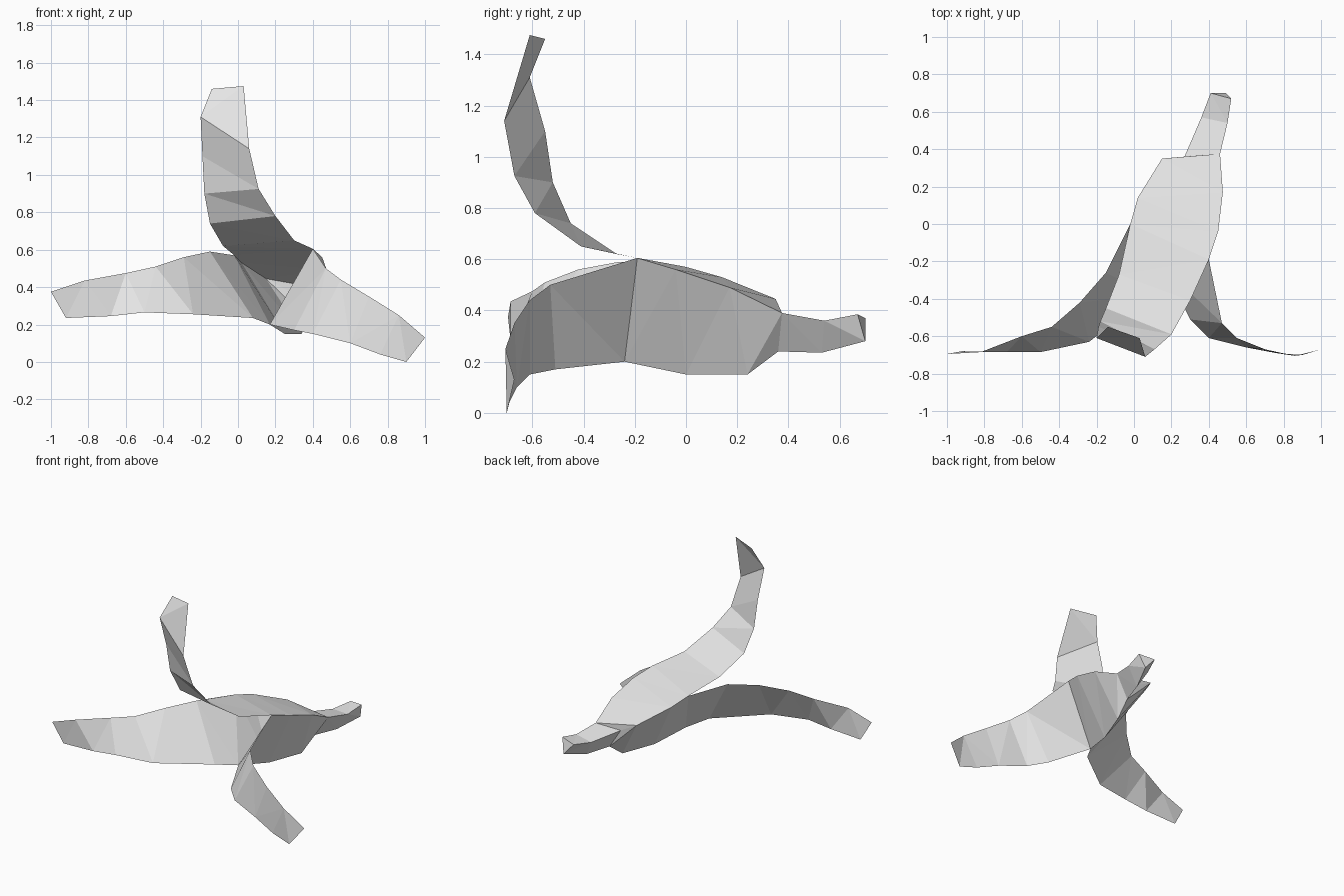
import bpy
import bmesh
from mathutils import Vector

default_cube = bpy.data.objects.get("Cube")
if default_cube:
    bpy.data.objects.remove(default_cube, do_unlink=True)

# One pale material for the whole peel
pale = bpy.data.materials.new("pale_grey")
pale.use_nodes = True
pale_colour = (0.8, 0.8, 0.8, 1)
pale.diffuse_color = pale_colour
pale.node_tree.nodes["Principled BSDF"].inputs["Base Color"].default_value = pale_colour


def faceted_object(name, polygons):
    """Build a flat-shaded, triangulated sheet from polygons, welding shared corners."""
    bm = bmesh.new()
    corners = {}
    for polygon in polygons:
        verts = []
        for point in polygon:
            if point not in corners:
                corners[point] = bm.verts.new(Vector(point))
            if corners[point] not in verts:
                verts.append(corners[point])
        if len(verts) > 2:
            bm.faces.new(verts)
    bmesh.ops.triangulate(bm, faces=bm.faces[:], quad_method='SHORT_EDGE')
    mesh = bpy.data.meshes.new(name)
    bm.to_mesh(mesh)
    bm.free()
    mesh.materials.append(pale)
    obj = bpy.data.objects.new(name, mesh)
    bpy.context.collection.objects.link(obj)
    return obj


def peel_strip(name, first_rail, second_rail):
    """Span a strip between two rails that run from the stalk to the loose tip."""
    rungs = list(zip(first_rail, second_rail))
    polygons = []
    for (first, second), (next_first, next_second) in zip(rungs, rungs[1:]):
        polygons.append((first, next_first, next_second, second))
    return faceted_object(name, polygons)


# The three ridges of the closed body, from the stalk end to the tear
right_ridge = [(.41, .7, .37), (.36, .57, .35), (.27, .36, .38),
               (.15, .35, .445), (.02, .14, .53), (-.02, 0, .57)]
left_ridge = [(.52, .67, .385), (.5, .54, .36), (.46, .375, .39),
              (.46, .375, .39), (.475, .17, .49), (.45, -.04, .56), (.4, -.19, .605)]
bottom_ridge = [(.49, .7, .28), (.42, .53, .235), (.36, .36, .24),
                (.36, .36, .24), (.34, .24, .15), (.25, 0, .15), (.17, -.24, .2)]

# Loose edges of the upper flap, which curls upright
upper_flap_right = [(-.08, -.27, .62), (-.15, -.45, .74), (-.18, -.52, .9),
                    (-.19, -.55, 1.1), (-.2, -.61, 1.31), (-.14, -.55, 1.46)]
upper_flap_left = [(.3, -.41, .65), (.2, -.59, .78), (.11, -.67, .925),
                   (.06, -.71, 1.14), (.03, -.61, 1.475)]

# Loose edges of the left flap, which droops to the ground
left_flap_top = [(.47, -.53, .5), (.55, -.61, .44), (.7, -.67, .35),
                 (.86, -.705, .25), (1, -.67, .13)]
left_flap_bottom = [(.3, -.51, .17), (.4, -.61, .15), (.6, -.66, .1),
                    (.76, -.69, .04), (.9, -.7, 0)]

# Loose edges of the right flap, which spreads sideways
right_flap_top = [(-.15, -.26, .59), (-.29, -.42, .56), (-.44, -.55, .51),
                  (-.6, -.6, .475), (-.82, -.685, .435), (-1, -.695, .375)]
right_flap_bottom = [(.08, -.38, .235), (-.24, -.63, .255), (-.24, -.63, .255),
                     (-.5, -.685, .265), (-.68, -.685, .245), (-.92, -.68, .235)]

# Three strips, each a side of the body that continues into its flap
peel_strip("upper_peel", right_ridge + upper_flap_right, left_ridge + upper_flap_left)
peel_strip("left_peel", left_ridge + left_flap_top, bottom_ridge + left_flap_bottom)
peel_strip("right_peel", bottom_ridge + right_flap_bottom,
           right_ridge + right_ridge[-1:] + right_flap_top)

# Cut end of the stalk
faceted_object("stalk_end", [(right_ridge[0], left_ridge[0], bottom_ridge[0])])
